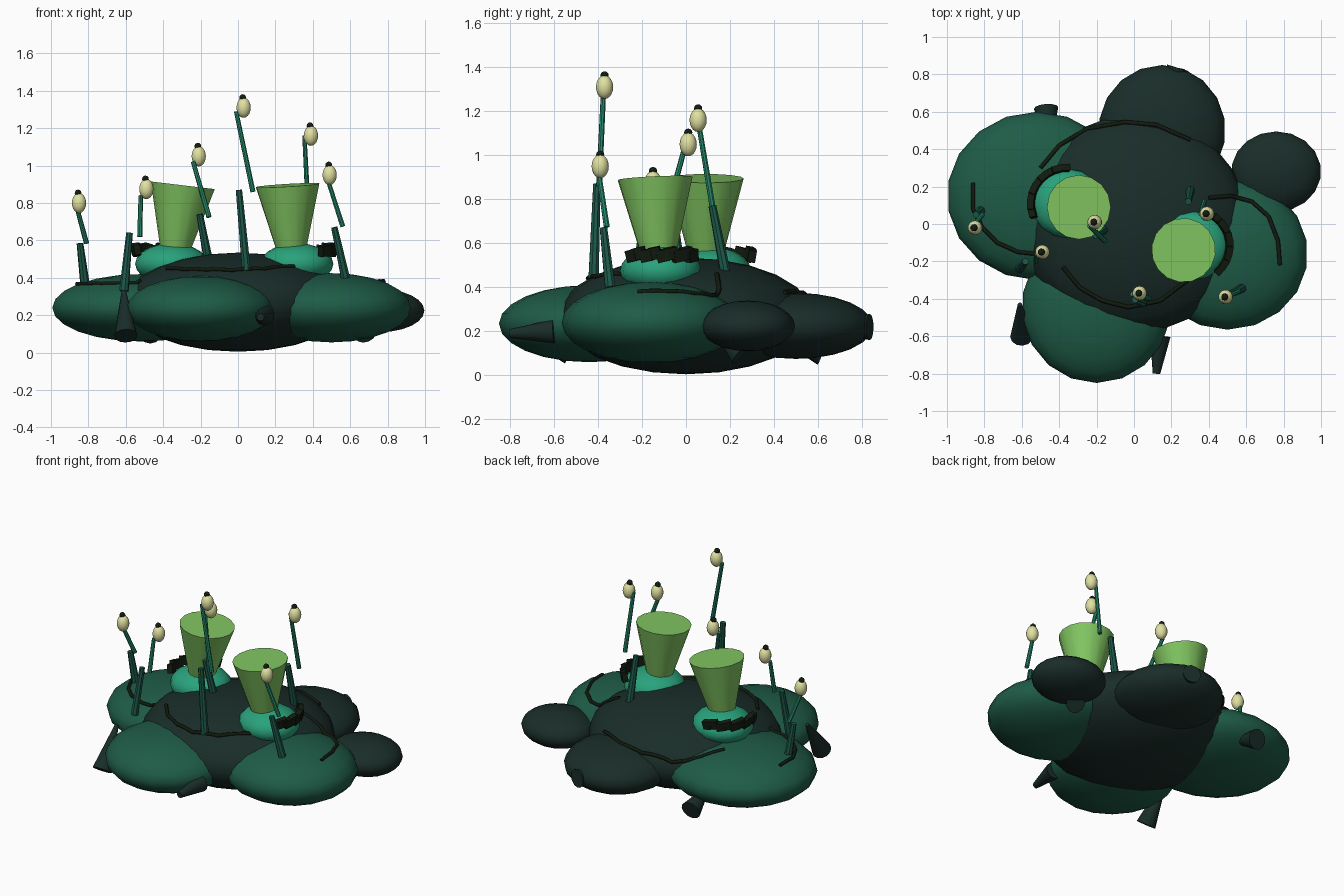
import bpy, math
from mathutils import Vector

if "Cube" in bpy.data.objects:
    bpy.data.objects.remove(bpy.data.objects["Cube"])


def mat(name, rgb):
    m = bpy.data.materials.new(name)
    m.diffuse_color = (*rgb, 1)
    m.use_nodes = True
    m.node_tree.nodes["Principled BSDF"].inputs["Base Color"].default_value = m.diffuse_color
    return m


DARK = mat("dark_teal", (.010, .026, .022))
LEAF = mat("deep_green", (.013, .105, .063))
BUD = mat("bright_teal", (.022, .36, .20))
CUP = mat("lime", (.22, .56, .12))
CREAM = mat("cream", (.75, .75, .36))
VINE = mat("near_black", (.006, .011, .005))
STALK = mat("stalk_dark", (.012, .10, .068))
STEM = mat("stalk_bright", (.018, .25, .15))


def finish(name, m, smooth=True):
    o = bpy.context.object
    o.name = name
    o.data.materials.append(m)
    if smooth:
        bpy.ops.object.shade_smooth_by_angle(angle=math.radians(40))
    return o


def blob(name, c, r, m, seg=18, rings=12):
    bpy.ops.mesh.primitive_uv_sphere_add(segments=seg, ring_count=rings, location=c)
    bpy.context.object.scale = r
    bpy.ops.object.transform_apply(location=False, rotation=False)
    return finish(name, m)


def taper(name, a, b, ra, rb, m, sides=8):
    a, b = Vector(a), Vector(b)
    d = b - a
    bpy.ops.mesh.primitive_cone_add(vertices=sides, radius1=ra, radius2=rb,
                                    depth=d.length, location=(a + b) / 2)
    bpy.context.object.rotation_euler = d.to_track_quat('Z', 'Y').to_euler()
    return finish(name, m, sides > 8)


# Body and surrounding lobes
mounds = [
    ("body", (0, 0, .27), (.61, .58, .265), DARK),
    ("left_lobe", (-.52, .15, .24), (.48, .45, .18), LEAF),
    ("front_lobe", (-.20, -.44, .235), (.40, .41, .175), LEAF),
    ("right_lobe", (.50, -.16, .24), (.43, .405, .185), LEAF),
    ("back_lobe", (.15, .50, .225), (.34, .35, .15), DARK),
    ("side_lobe", (.76, .28, .225), (.24, .215, .115), DARK),
]
for n, c, r, m in mounds:
    blob(n, c, r, m, 24 if n == "body" else 18)


def top_z(x, y):
    best = .24
    for _, c, r, _ in mounds:
        k = 1 - ((x - c[0]) / r[0]) ** 2 - ((y - c[1]) / r[1]) ** 2
        if k > 0:
            best = max(best, c[2] + r[2] * math.sqrt(k))
    return best


# Spouts around the underside
spouts = [
    ((-.61, -.43, .33), (-.60, -.60, .09), .012, .062),
    ((.14, -.60, .20), (.12, -.80, .19), .055, .02),
    ((-.46, .48, .16), (-.47, .62, .11), .03, .065),
    ((.20, .72, .22), (.235, .835, .22), .03, .06),
    ((.66, .18, .16), (.68, .25, .10), .03, .06),
]
for i, (a, b, ra, rb) in enumerate(spouts):
    taper(f"spout_{i + 1}", a, b, ra, rb, DARK, 12)

# Two buds with flared cups and ragged collars
buds = [
    ((-.355, .11, .475), (-.335, .09, .56), (-.295, .09, .895), 95, 195),
    ((.315, -.115, .475), (.285, -.125, .56), (.265, -.14, .895), -42, 48),
]
for i, (c, a, b, t0, t1) in enumerate(buds):
    blob(f"bud_{i + 1}", c, (.195, .185, .11), BUD, 16, 10)
    taper(f"cup_{i + 1}", a, b, .083, .172, CUP, 16)
    for k in range(9):
        t = math.radians(t0 + (t1 - t0) * k / 8)
        bpy.ops.mesh.primitive_cube_add(size=1, location=(
            c[0] + .195 * math.cos(t), c[1] + .19 * math.sin(t), .545 + .01 * (k % 2)))
        o = bpy.context.object
        o.scale = (.035, .055, .055)
        o.rotation_euler = (.2, .15, t)
        finish(f"collar_{i + 1}_{k + 1}", VINE, False)

# Stalks: lower base, lower top, upper base, upper top, seed head centre
stalks = [
    ((-.82, .07, .38), (-.845, .05, .585), (-.81, .05, .585), (-.86, -.01, .77), (-.85, -.02, .80)),
    ((-.61, -.24, .33), (-.58, -.20, .64), (-.525, -.20, .62), (-.52, -.16, .84), (-.49, -.15, .875)),
    ((-.16, -.03, .50), (-.205, -.06, .74), (-.155, -.09, .725), (-.24, -.01, 1.02), (-.21, .01, 1.05)),
    ((.045, -.42, .44), (.005, -.405, .87), (.08, -.395, .86), (-.01, -.375, 1.29), (.03, -.37, 1.31)),
    ((.30, .18, .46), (.29, .12, .77), (.375, .12, .77), (.355, .055, 1.16), (.39, .055, 1.16)),
    ((.575, -.345, .40), (.515, -.375, .67), (.56, -.36, .675), (.475, -.40, .94), (.49, -.39, .95)),
]
for i, (a, b, c, d, h) in enumerate(stalks):
    taper(f"stalk_lower_{i + 1}", a, b, .025, .018, STALK)
    taper(f"stalk_upper_{i + 1}", c, d, .014, .012, STEM)
    blob(f"seed_head_{i + 1}", h, (.039, .039, .054), CREAM, 14, 10)
    blob(f"seed_tip_{i + 1}", (h[0] - .005, h[1], h[2] + .053), (.019, .019, .019), VINE, 10, 6)

# Thin vines lying on the surface
vines = [
    [(-.5, .3), (-.40, .42), (-.25, .51), (-.05, .545), (.12, .53), (.30, .45)],
    [(-.38, -.23), (-.29, -.34), (-.17, -.41), (-.03, -.445), (.14, -.41), (.30, -.29)],
    [(.40, .14), (.52, .15), (.63, .12), (.72, .04), (.77, -.09), (.78, -.22)],
    [(-.86, .22), (-.86, .08), (-.81, -.02), (-.73, -.10), (-.62, -.15), (-.52, -.16)],
]
for i, pts in enumerate(vines):
    path = []
    for (x0, y0), (x1, y1) in zip(pts, pts[1:]):
        path += [(x0 + (x1 - x0) * s / 4, y0 + (y1 - y0) * s / 4) for s in range(4)]
    path.append(pts[-1])
    cu = bpy.data.curves.new(f"vine_{i + 1}", 'CURVE')
    cu.dimensions = '3D'
    cu.bevel_depth = .011
    cu.bevel_resolution = 1
    cu.use_fill_caps = True
    sp = cu.splines.new('POLY')
    sp.points.add(len(path) - 1)
    for p, (x, y) in zip(sp.points, path):
        p.co = (x, y, top_z(x, y) + .002, 1)
    cu.materials.append(VINE)
    bpy.context.collection.objects.link(bpy.data.objects.new(f"vine_{i + 1}", cu))
